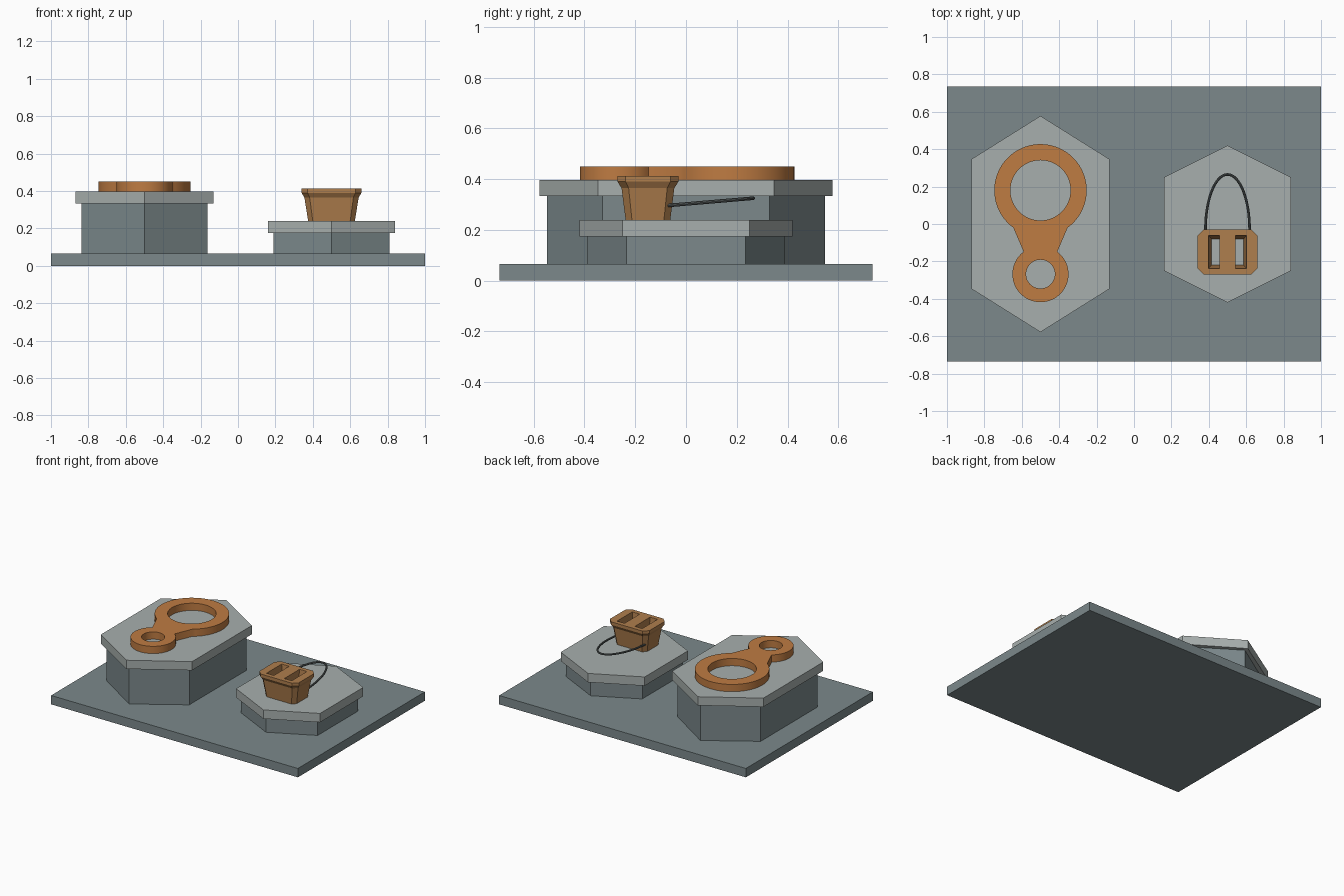
import bpy, bmesh, math

old = bpy.data.objects.get("Cube")
if old:
    bpy.data.objects.remove(old, do_unlink=True)


def material(name, rgb):
    m = bpy.data.materials.new(name)
    m.use_nodes = True
    m.diffuse_color = (*rgb, 1)
    m.node_tree.nodes["Principled BSDF"].inputs["Base Color"].default_value = (*rgb, 1)
    return m


SLATE = material("slate grey", (0.20, 0.25, 0.26))
STONE = material("pale grey", (0.39, 0.43, 0.42))
COPPER = material("copper orange", (0.52, 0.20, 0.055))
TAN = material("tan", (0.43, 0.21, 0.075))
WIRE = material("dark wire grey", (0.10, 0.115, 0.115))


def add_object(name, data, mat):
    ob = bpy.data.objects.new(name, data)
    bpy.context.collection.objects.link(ob)
    data.materials.append(mat)
    return ob


def loft(name, rings, mat):
    """Closed solid through matching rings, listed from bottom to top."""
    bm = bmesh.new()
    loops = [[bm.verts.new(p) for p in ring] for ring in rings]
    bm.faces.new(loops[0][::-1])
    bm.faces.new(loops[-1])
    n = len(loops[0])
    for a, b in zip(loops, loops[1:]):
        for i in range(n):
            j = (i + 1) % n
            bm.faces.new((a[i], a[j], b[j], b[i]))
    bmesh.ops.recalc_face_normals(bm, faces=bm.faces)
    me = bpy.data.meshes.new(name)
    bm.to_mesh(me)
    bm.free()
    return add_object(name, me, mat)


def rectangle(x0, x1, y0, y1, z):
    return [(x0, y0, z), (x1, y0, z), (x1, y1, z), (x0, y1, z)]


def hexagon(cx, hx, tip, side, z):
    return [(cx + x, y, z) for x, y in ((0, -tip), (hx, -side), (hx, side),
                                        (0, tip), (-hx, side), (-hx, -side))]


def octagon(cx, cy, hx, hy, c, z):
    pts = ((c - hx, -hy), (hx - c, -hy), (hx, c - hy), (hx, hy - c),
           (hx - c, hy), (c - hx, hy), (-hx, hy - c), (-hx, c - hy))
    return [(cx + x, cy + y, z) for x, y in pts]


def prism(name, cx, hx, tip, side, z0, z1, mat):
    return loft(name, [hexagon(cx, hx, tip, side, z) for z in (z0, z1)], mat)


def arc(cx, cy, r, a0, a1, n):
    return [(cx + r * math.cos(a0 + (a1 - a0) * i / n),
             cy + r * math.sin(a0 + (a1 - a0) * i / n)) for i in range(n + 1)]


def to_mesh(ob, mat):
    """Replace a curve object with its mesh, smooth with sharp edges kept."""
    name = ob.name
    me = bpy.data.meshes.new_from_object(ob.evaluated_get(bpy.context.evaluated_depsgraph_get()))
    bpy.data.objects.remove(ob, do_unlink=True)
    me.materials.clear()
    new = add_object(name, me, mat)
    bpy.ops.object.select_all(action='DESELECT')
    bpy.context.view_layer.objects.active = new
    new.select_set(True)
    bpy.ops.object.shade_smooth_by_angle(angle=math.radians(30))
    return new


# Base and the two hexagonal pedestals
loft("base_plate", [rectangle(-1, 1, -0.735, 0.735, z) for z in (0, 0.065)], SLATE)
prism("tall_pedestal", -0.5, 0.336, 0.548, 0.33, 0.065, 0.333, SLATE)
prism("tall_pedestal_cap", -0.5, 0.37, 0.578, 0.346, 0.333, 0.397, STONE)
prism("low_pedestal", 0.5, 0.31, 0.39, 0.235, 0.065, 0.175, SLATE)
prism("low_pedestal_cap", 0.5, 0.34, 0.42, 0.25, 0.175, 0.24, STONE)

# Double ring link: one outline with two round holes
BIG_Y, BIG_R, SMALL_Y, SMALL_R = 0.18, 0.247, -0.268, 0.15
big_half = math.asin(0.145 / BIG_R)
small_half = math.asin(0.09 / SMALL_R)
down, up, turn = -math.pi / 2, math.pi / 2, 2 * math.pi
outline = arc(-0.5, BIG_Y, BIG_R, down + big_half, down + turn - big_half, 60)
outline += arc(-0.5, SMALL_Y, SMALL_R, up + small_half, up + turn - small_half, 48)
holes = [arc(-0.5, BIG_Y, 0.161, 0, turn, 64)[:-1],
         arc(-0.5, SMALL_Y, 0.077, 0, turn, 48)[:-1]]
cu = bpy.data.curves.new("ring_link", 'CURVE')
cu.dimensions = '2D'
cu.fill_mode = 'BOTH'
cu.extrude = 0.0265
for pts in [outline] + holes:
    sp = cu.splines.new('POLY')
    sp.points.add(len(pts) - 1)
    for p, (x, y) in zip(sp.points, pts):
        p.co = (x, y, 0, 1)
    sp.use_cyclic_u = True
link = to_mesh(add_object("ring_link", cu, COPPER), COPPER)
link.location.z = 0.4235

# Tapered block with a flared rim and two slots right through
CX, CY = 0.5, -0.15
block = loft("slotted_block", [
    octagon(CX, CY, 0.125, 0.088, 0.025, 0.24),
    octagon(CX, CY, 0.145, 0.104, 0.028, 0.365),
    octagon(CX, CY, 0.16, 0.12, 0.032, 0.39),
    octagon(CX, CY, 0.16, 0.12, 0.032, 0.412)], TAN)
for side in (-1, 1):
    rings = []
    for outer, hy, z in ((0.084, 0.068, 0.22), (0.104, 0.09, 0.43)):
        x0, x1 = sorted((CX + side * 0.042, CX + side * outer))
        rings.append(rectangle(x0, x1, CY - hy, CY + hy, z))
    cutter = loft("slot_cutter", rings, TAN)
    cutter.hide_render = True
    mod = block.modifiers.new("slot", 'BOOLEAN')
    mod.operation = 'DIFFERENCE'
    mod.solver = 'EXACT'
    mod.object = cutter
    bpy.context.view_layer.objects.active = block
    bpy.ops.object.modifier_apply(modifier=mod.name)
    bpy.data.objects.remove(cutter, do_unlink=True)

# Wire loop rising gently behind the block
path = arc(0, 0, 1, 0, math.pi, 40)
path = [(CX + 0.118 * c, -0.03 + 0.295 * s) for c, s in path]
path = [(path[0][0], -0.085)] + path + [(path[-1][0], -0.085)]
cu = bpy.data.curves.new("wire_loop", 'CURVE')
cu.dimensions = '3D'
cu.bevel_depth = 0.007
cu.bevel_resolution = 2
cu.use_fill_caps = True
sp = cu.splines.new('POLY')
sp.points.add(len(path) - 1)
for p, (x, y) in zip(sp.points, path):
    p.co = (x, y, 0.3 + 0.085 * (y + 0.03), 1)
to_mesh(add_object("wire_loop", cu, WIRE), WIRE)
